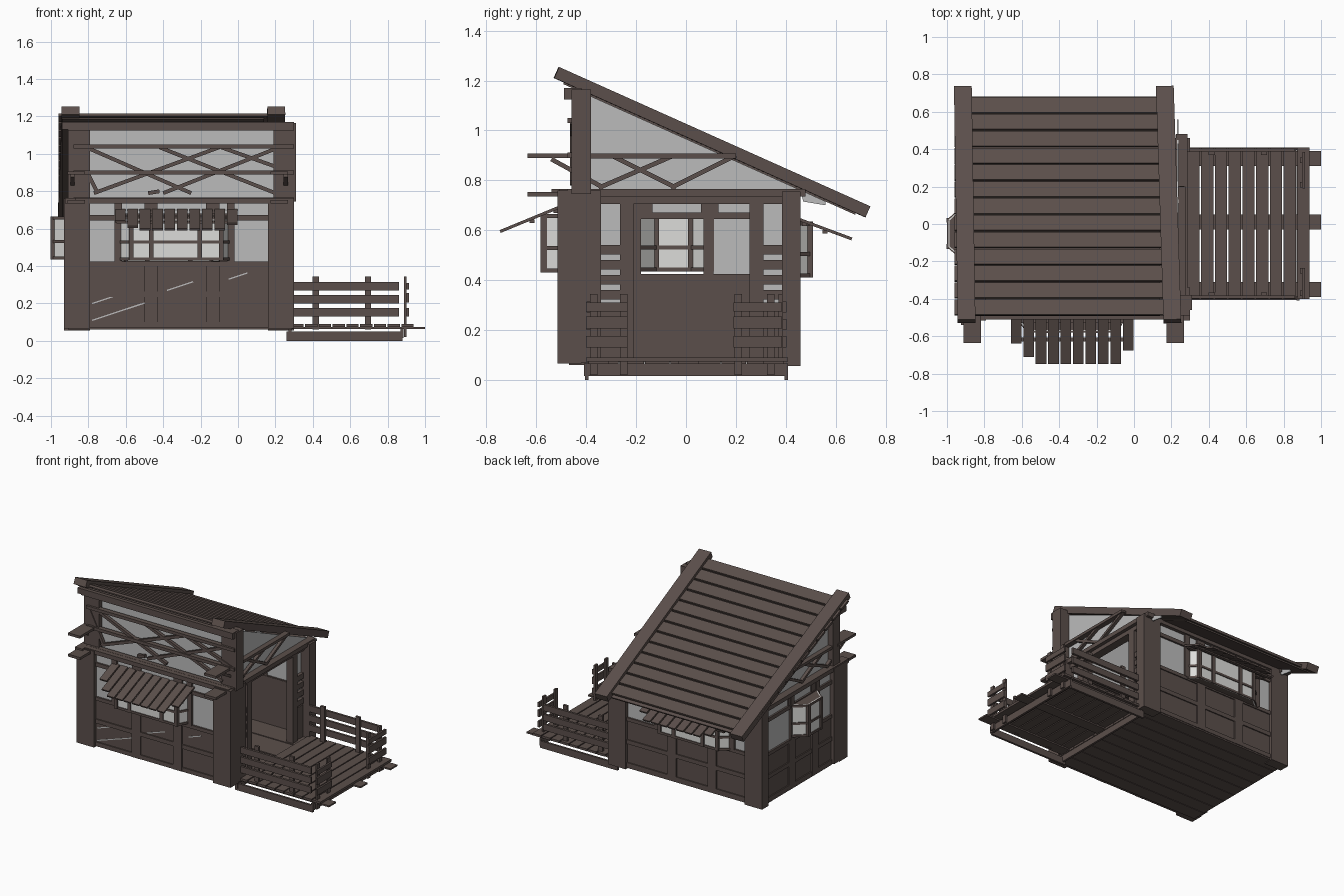
import bpy, bmesh, math
from mathutils import Vector, Matrix


def material(name, rgb):
    m = bpy.data.materials.new(name)
    m.diffuse_color = (*rgb, 1)
    return m


WOOD = material("dark wood", (0.105, 0.078, 0.07))
GLASS = material("grey pane", (0.5, 0.5, 0.5))
LIGHT = material("light window glass", (0.72, 0.72, 0.70))


def mesh_object(name, bm, mat):
    me = bpy.data.meshes.new(name)
    bmesh.ops.recalc_face_normals(bm, faces=bm.faces)
    bm.to_mesh(me)
    bm.free()
    me.materials.append(mat)
    ob = bpy.data.objects.new(name, me)
    bpy.context.collection.objects.link(ob)
    return ob


def box(name, x0, x1, y0, y1, z0, z1, mat=WOOD):
    bm = bmesh.new()
    bmesh.ops.create_cube(bm, size=1, matrix=Matrix.Translation(
        ((x0 + x1) / 2, (y0 + y1) / 2, (z0 + z1) / 2))
        @ Matrix.Diagonal((x1 - x0, y1 - y0, z1 - z0, 1)))
    return mesh_object(name, bm, mat)


def beam(name, p, q, width, height, up=(0, 0, 1), mat=WOOD):
    """Board from p to q; height is measured towards up."""
    p, q = Vector(p), Vector(q)
    d = (q - p).normalized()
    side = Vector(up).cross(d).normalized()
    top = d.cross(side)
    rot = Matrix((d, side, top)).transposed().to_4x4()
    bm = bmesh.new()
    bmesh.ops.create_cube(bm, size=1, matrix=Matrix.Translation((p + q) / 2) @ rot
                          @ Matrix.Diagonal(((q - p).length, width, height, 1)))
    return mesh_object(name, bm, mat)


def wall_box(name, axis, u0, u1, d0, d1, z0, z1, mat=WOOD):
    """Box whose length runs along axis x or y."""
    if axis == "x":
        return box(name, u0, u1, d0, d1, z0, z1, mat)
    return box(name, d0, d1, u0, u1, z0, z1, mat)


def roof_z(y):
    return 1.25 - 0.4476 * (y + 0.5)


# floor planks
for i in range(9):
    y = -0.47 + i * 0.102
    box("floor_plank", -0.91, 0.29, y, y + 0.098, 0.06, 0.078 + 0.003 * (i % 2))

# lower corner posts, upper front posts
for x0, x1 in ((-0.93, -0.79), (0.16, 0.30)):
    box("front_corner_post", x0, x1, -0.515, -0.42, 0.065, 0.76)
    box("back_corner_post", x0, x1, 0.385, 0.46, 0.055, 0.755)
for x0, x1 in ((-0.91, -0.79), (0.19, 0.31)):
    box("upper_front_post", x0, x1, -0.46, -0.38, 0.745, 1.165)
box("front_post_return", 0.21, 0.30, -0.42, -0.34, 0.07, 0.76)
box("left_post_return", -0.93, -0.88, -0.42, -0.36, 0.07, 0.76)

# three closed walls: boarding, rails, panes, battens
for name, axis, a, b, d, s, g0, g1, bats in (
        ("front", "x", -0.80, 0.17, -0.48, -1, -0.64, -0.04, (-0.465, -0.135)),
        ("back", "x", -0.80, 0.17, 0.43, 1, -0.68, -0.08, (-0.52, -0.2)),
        ("left", "y", -0.43, 0.40, -0.895, -1, -0.20, 0.09, (-0.17, 0.095))):
    def put(part, u0, u1, o0, o1, z0, z1, mat=WOOD):
        lo, hi = sorted((d + s * o0, d + s * o1))
        wall_box(name + part, axis, u0, u1, lo, hi, z0, z1, mat)
    put("_lower_boarding", a, b, -0.015, 0.01, 0.07, 0.42)
    put("_pane", a, g0, -0.005, 0.005, 0.42, 0.75, GLASS)
    put("_pane", g1, b, -0.005, 0.005, 0.42, 0.75, GLASS)
    put("_pane_above_bay", g0, g1, -0.005, 0.005, 0.66, 0.75, GLASS)
    for z0, z1 in ((0.07, 0.10), (0.235, 0.265), (0.40, 0.425), (0.645, 0.672)):
        put("_rail", a, b, -0.012, 0.018, z0, z1)
    for u in bats:
        put("_batten", u - 0.035, u + 0.035, -0.012, 0.02, 0.07, 0.42)
        put("_upper_batten", u - 0.035, u + 0.035, -0.012, 0.015, 0.65, 0.76)
    for u in (g0, g1):
        put("_bay_jamb", u - 0.02, u + 0.02, -0.012, 0.02, 0.42, 0.75)
    put("_wall_plate", a - 0.11, b + 0.11, -0.03, 0.03, 0.735, 0.765)

# slanted slits between the front boards
for x, z, w in ((-0.78, 0.11, 0.3), (-0.78, 0.20, 0.14), (-0.38, 0.27, 0.14),
                (-0.05, 0.33, 0.1)):
    beam("board_slit", (x, -0.489, z), (x + w, -0.489, z + w * 0.33), 0.006, 0.007, mat=GLASS)


# bay windows on three sides
def bay(name, pts, z0, z1, mids):
    pts = [Vector((*p, 0)) for p in pts]
    zv = Vector((0, 0, 1))
    for p, q in zip(pts, pts[1:]):
        m = zv * (z0 + z1) / 2
        beam(name + "_glass", p + m, q + m, 0.006, z1 - z0, mat=LIGHT)
        for z in (z0 + 0.008, z0 * 0.58 + z1 * 0.42, z1 - 0.008):
            beam(name + "_rail", p + zv * z, q + zv * z, 0.018, 0.016)
    for p in pts + [pts[1].lerp(pts[2], t) for t in mids]:
        beam(name + "_bar", p + zv * z0, p + zv * z1, 0.025, 0.025, (0, 1, 0))
    bm = bmesh.new()
    for z in (z0, z1):
        bm.faces.new([bm.verts.new(p + zv * z) for p in pts])
    mesh_object(name + "_sill_and_head", bm, WOOD)


bay("front_bay", ((-0.63, -0.49), (-0.57, -0.57), (-0.09, -0.57), (-0.05, -0.49)),
    0.43, 0.665, (0.22, 0.76))
bay("back_bay", ((-0.67, 0.44), (-0.60, 0.497), (-0.14, 0.497), (-0.09, 0.44)),
    0.41, 0.635, (0.25, 0.75))
bay("left_bay", ((-0.90, -0.20), (-0.99, -0.12), (-0.99, 0.02), (-0.90, 0.10)),
    0.435, 0.665, ())

# slatted awnings, shorter slats at both ends
for name, x0, s, y0, z0, run, drop in (("front_awning", -0.63, -1, -0.49, 0.70, 0.255, 0.105),
                                       ("back_awning", -0.68, 1, 0.45, 0.645, 0.215, 0.08)):
    for i in range(10):
        x = x0 + i * 0.0665
        t = {0: 0.58, 1: 0.86, 9: 0.72}.get(i, 1)
        beam(name + "_slat", (x, y0, z0), (x, y0 + s * run * t, z0 - drop * t), 0.057, 0.012)
    for t in (0.12, 0.5):
        y, z = y0 + s * run * t, z0 - drop * t - 0.012
        beam(name + "_batten", (x0 - 0.02, y, z), (x0 + 0.62, y, z), 0.02, 0.014)

# upper panes: front clerestory and two sloped gables
box("front_clerestory_pane", -0.86, 0.25, -0.425, -0.417, 0.74, 1.16, GLASS)
for name, x in (("left_gable_pane", -0.87), ("right_gable_pane", 0.23)):
    bm = bmesh.new()
    yz = [(-0.42, 0.755), (0.46, 0.755), (0.47, 0.715), (0.56, 0.70),
          (0.56, roof_z(0.56) - 0.06), (-0.42, roof_z(-0.42) - 0.06)]
    f = bm.faces.new([bm.verts.new((x, y, z)) for y, z in yz])
    ext = bmesh.ops.extrude_face_region(bm, geom=[f])
    bmesh.ops.translate(bm, vec=(0.008, 0, 0),
                        verts=[v for v in ext["geom"] if isinstance(v, bmesh.types.BMVert)])
    mesh_object(name, bm, GLASS)

# front upper rails and cross braces
box("front_top_beam", -0.91, 0.30, -0.49, -0.42, 1.125, 1.17)
for z in (0.755, 0.90, 1.04):
    box("front_upper_rail", -0.88, 0.30, -0.475, -0.44, z - 0.011, z + 0.011)
for x0, z0, x1, z1 in ((-0.87, 1.03, -0.75, 0.79), (-0.80, 1.03, -0.25, 0.79),
                       (-0.77, 0.79, -0.10, 1.035), (-0.48, 0.79, -0.42, 0.80),
                       (-0.42, 1.035, 0.20, 0.79), (-0.40, 0.79, 0.22, 1.035),
                       (-0.09, 1.035, 0.29, 0.90)):
    beam("front_cross_brace", (x0, -0.455, z0), (x1, -0.455, z1), 0.022, 0.02)

# gable rails, braces and the projecting shelf boards
for s, x in ((-1, -0.885), (1, 0.255)):
    box("gable_rail", x - 0.02, x + 0.02, -0.42, 0.20, 0.888, 0.908)
    box("gable_sill", x - 0.03, x + 0.03, -0.42, 0.48, 0.735, 0.765)
    for y0, z0, y1, z1 in ((-0.54, 0.885, -0.33, 0.77), (-0.35, 0.77, -0.06, 0.895),
                           (-0.29, 0.895, -0.04, 0.77), (-0.06, 0.77, 0.20, 0.90)):
        beam("gable_brace", (x, y0, z0), (x, y1, z1), 0.022, 0.018)
    xc = -0.865 if s < 0 else 0.22
    for z in (0.898, 0.744):
        box("projecting_board", xc - 0.047, xc + 0.047, -0.635, -0.43, z - 0.009, z + 0.009)

# roof: lapped slats, backing and two rafters
N = Vector((0, 0.4476, 1)).normalized()
beam("roof_backing", (-0.40, -0.49, roof_z(-0.49) - 0.055), (-0.40, 0.68, roof_z(0.68) - 0.055),
     1.08, 0.01)
for i in range(13):
    y = -0.49 + i * 0.09
    beam("roof_slat", (-0.40, y + 0.004, roof_z(y) - 0.036),
         (-0.40, y + 0.084, roof_z(y + 0.084) - 0.030), 1.12, 0.016)
for xa, xb in ((-0.895, -0.915), (0.205, 0.165)):
    p = Vector((xa, -0.51, roof_z(-0.51))) - N * 0.024
    q = Vector((xb, 0.738, roof_z(0.738))) - N * 0.024
    beam("roof_rafter", p, q, 0.095, 0.048)
    beam("rafter_front_cleat", (xa, -0.49, 1.15), (xa, -0.40, 1.15), 0.09, 0.04)

# open right side: door jambs, side panes with slats
box("doorway_head", 0.20, 0.26, -0.36, 0.40, 0.705, 0.735)
for ya, yb, j0, j1 in ((-0.35, -0.26, -0.265, -0.21), (0.30, 0.39, 0.255, 0.31)):
    box("door_jamb", 0.21, 0.26, j0, j1, 0.07, 0.75)
    box("side_pane", 0.225, 0.233, ya, yb, 0.30, 0.75, GLASS)
    box("side_lower_board", 0.22, 0.25, ya, yb, 0.07, 0.31)
    for z in (0.34, 0.40, 0.46, 0.52):
        box("side_slat", 0.22, 0.255, ya, yb, z - 0.018, z + 0.02)

# deck
for i in range(9):
    x = 0.285 + i * 0.0735
    box("deck_board", x, x + 0.066, -0.40, 0.41, 0.074, 0.09)
for y in (-0.35, 0.01, 0.35):
    box("deck_joist", 0.20, 1.0, y - 0.04, y + 0.04, 0.064, 0.075)
for y in (-0.405, 0.395):
    box("deck_side_skirt", 0.26, 0.88, y, y + 0.015, 0.0, 0.05)
for x in (0.27, 0.87):
    box("deck_cross_skirt", x, x + 0.015, -0.41, 0.41, 0.015, 0.066)

# railings on the sides and the two short end pieces
for y in (-0.39, 0.395):
    for z0, z1 in ((0.13, 0.175), (0.2, 0.245), (0.27, 0.315)):
        box("side_rail", 0.30, 0.86, y - 0.008, y + 0.008, z0, z1)
    s = -1 if y < 0 else 1
    for x in (0.415, 0.695):
        lo, hi = sorted((y - s * 0.008, y - s * 0.025))
        box("side_rail_post", x - 0.017, x + 0.017, lo, hi, 0.06, 0.345)
for y0, y1, posts in ((-0.40, -0.235, (-0.37, -0.25)), (0.19, 0.385, (0.21, 0.34))):
    for z0, z1 in ((0.13, 0.175), (0.205, 0.255), (0.275, 0.31)):
        box("end_rail", 0.902, 0.915, y0, y1, z0, z1)
    for y in posts:
        box("end_rail_post", 0.888, 0.902, y - 0.015, y + 0.015, 0.02, 0.345)
